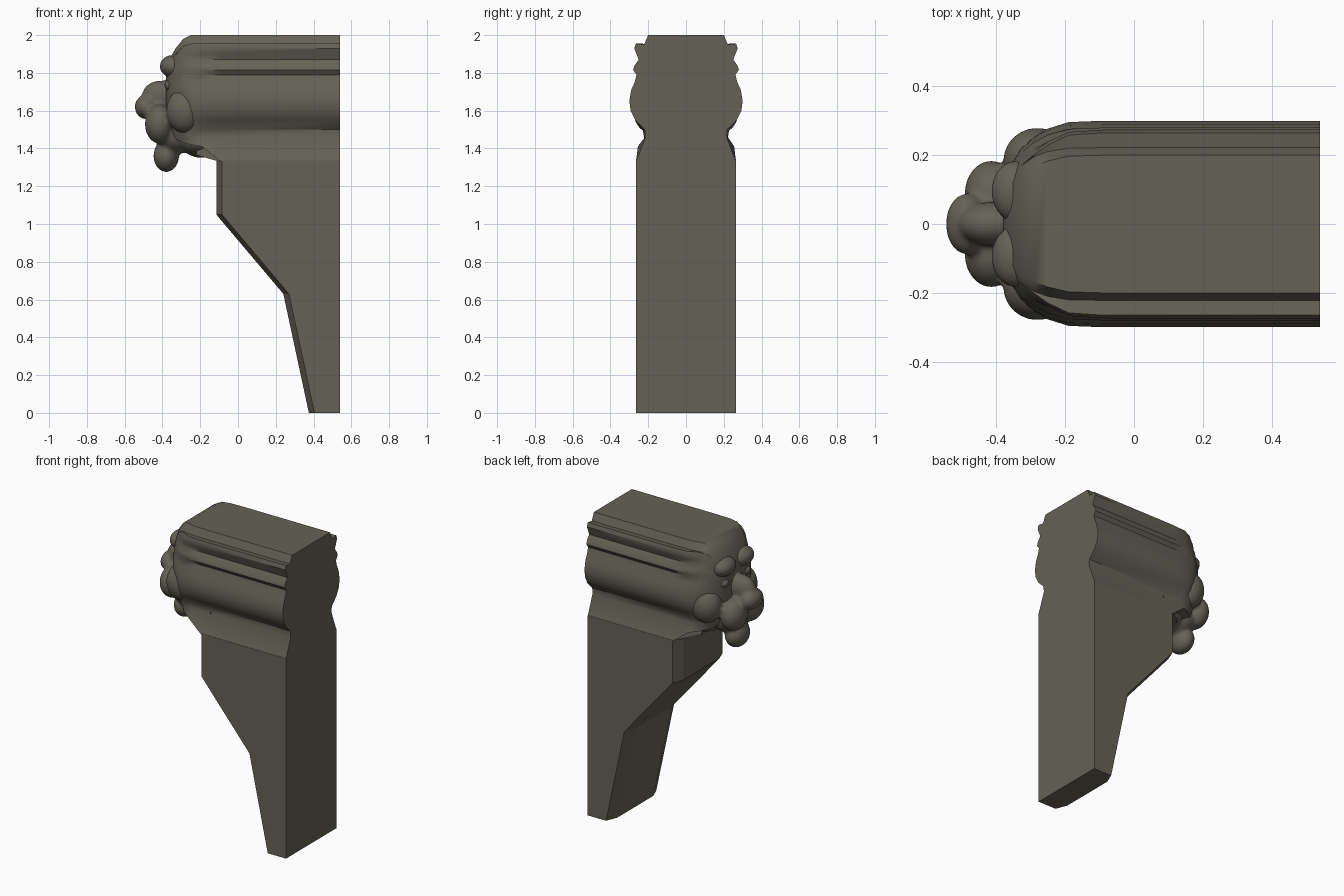
import bpy, bmesh, math
from mathutils import Matrix, Vector

if "Cube" in bpy.data.objects:
    bpy.data.objects.remove(bpy.data.objects["Cube"])

stone = bpy.data.materials.new("grey_brown_stone")
stone.diffuse_color = (0.13, 0.122, 0.092, 1)
stone.use_nodes = True
stone.node_tree.nodes["Principled BSDF"].inputs["Base Color"].default_value = stone.diffuse_color


def finish(bm, name):
    bmesh.ops.recalc_face_normals(bm, faces=bm.faces)
    me = bpy.data.meshes.new(name)
    bm.to_mesh(me)
    bm.free()
    ob = bpy.data.objects.new(name, me)
    bpy.context.collection.objects.link(ob)
    me.materials.append(stone)
    return ob


def smooth(ob, degrees):
    bpy.ops.object.select_all(action='DESELECT')
    ob.select_set(True)
    bpy.context.view_layer.objects.active = ob
    bpy.ops.object.shade_smooth_by_angle(angle=math.radians(degrees))


def loft(rings, name):
    bm = bmesh.new()
    loops = [[bm.verts.new(p) for p in r] for r in rings]
    for a, b in zip(loops, loops[1:]):
        n = len(a)
        for i in range(n):
            j = (i + 1) % n
            bm.faces.new((a[i], a[j], b[j], b[i]))
    bm.faces.new(loops[0])
    bm.faces.new(loops[-1])
    return finish(bm, name)


# Tapering bracket with shallow chamfers on its front edges
rings = []
for z, xf in [(0, 0.375), (0.63, 0.24), (1.05, -0.115), (1.335, -0.115)]:
    rings.append([(0.54, -0.265, z), (xf + 0.03, -0.265, z), (xf, -0.19, z),
                  (xf, 0.19, z), (xf + 0.03, 0.265, z), (0.54, 0.265, z)])
loft(rings, "bracket_body")

# Moulded upper block: half section (y, z), lofted along x and rounded in front
half = [(0.265, 1.33), (0.215, 1.46), (0.218, 1.50), (0.268, 1.55), (0.293, 1.60),
        (0.30, 1.65), (0.29, 1.71), (0.272, 1.75), (0.262, 1.79), (0.28, 1.815),
        (0.272, 1.84), (0.25, 1.87), (0.262, 1.90), (0.274, 1.93), (0.265, 1.955),
        (0.222, 1.95), (0.20, 2.0)]
# x, width scale, bottom z, top z, fading of the mouldings
stations = [(0.54, 1, 1.33, 2.0, 0), (-0.09, 1, 1.33, 2.0, 0), (-0.19, 0.99, 1.41, 2.0, 0.1),
            (-0.25, 0.94, 1.42, 2.0, 0.5), (-0.29, 0.87, 1.43, 1.98, 0.8),
            (-0.33, 0.75, 1.45, 1.93, 1), (-0.365, 0.55, 1.48, 1.87, 1),
            (-0.38, 0.3, 1.52, 1.82, 1)]
rings = []
for x, s, lo, hi, fade in stations:
    side = []
    for y, z in half:
        t = (z - 1.33) / 0.67
        plain = 0.19 + 0.10 * math.sin(math.pi * t) ** 0.7 if 0 < t < 1 else 0.19
        # the lower flare keeps the groove height while its bottom edge rises
        zz = max(z, lo + 0.08 * t) if fade < 0.6 else lo + (hi - lo) * t
        side.append((s * (y + (plain - y) * fade), min(zz, hi)))
    rings.append([(x, y, z) for y, z in side] + [(x, -y, z) for y, z in reversed(side)])
smooth(loft(rings, "moulded_block"), 40)

# Carved lion head: overlapping rounded masses fused into one surface
masses = [
    ((-0.23, 0, 1.73), (0.15, 0.24, 0.23), False),        # skull
    ((-0.345, 0.095, 1.835), (0.07, 0.09, 0.06), True),   # brow
    ((-0.36, 0.115, 1.735), (0.032, 0.04, 0.028), True),  # eye
    ((-0.41, 0, 1.675), (0.10, 0.065, 0.085), False),     # nose bridge
    ((-0.485, 0, 1.62), (0.062, 0.09, 0.065), False),     # nose tip
    ((-0.415, 0.085, 1.53), (0.078, 0.10, 0.105), True),  # jowl
    ((-0.28, 0.185, 1.60), (0.10, 0.095, 0.12), True),    # cheek
    ((-0.33, 0, 1.47), (0.11, 0.14, 0.10), False),        # jaw
    ((-0.38, 0, 1.36), (0.068, 0.095, 0.085), False),     # chin
    ((-0.19, 0, 1.44), (0.12, 0.19, 0.09), False),        # throat
]
bm = bmesh.new()
for c, r, paired in masses:
    for sy in ((1, -1) if paired else (1,)):
        m = Matrix.Translation((c[0], c[1] * sy, c[2])) @ Matrix.Diagonal((*r, 1))
        bmesh.ops.create_uvsphere(bm, u_segments=24, v_segments=16, radius=1, matrix=m)
head = finish(bm, "lion_head")
mod = head.modifiers.new("fuse", 'REMESH')
mod.mode = 'VOXEL'
mod.voxel_size = 0.011
mod.use_smooth_shade = True
soft = head.modifiers.new("soften", 'SMOOTH')
soft.factor = 0.5
soft.iterations = 5

# Throat shelf joining the head to the bracket
rings = []
for x, w, lo in [(-0.05, 0.24, 1.325), (-0.115, 0.22, 1.335), (-0.22, 0.15, 1.365)]:
    rings.append([(x, -w, lo), (x, w, lo), (x, w * 0.9, 1.48), (x, -w * 0.9, 1.48)])
loft(rings, "throat_shelf")
